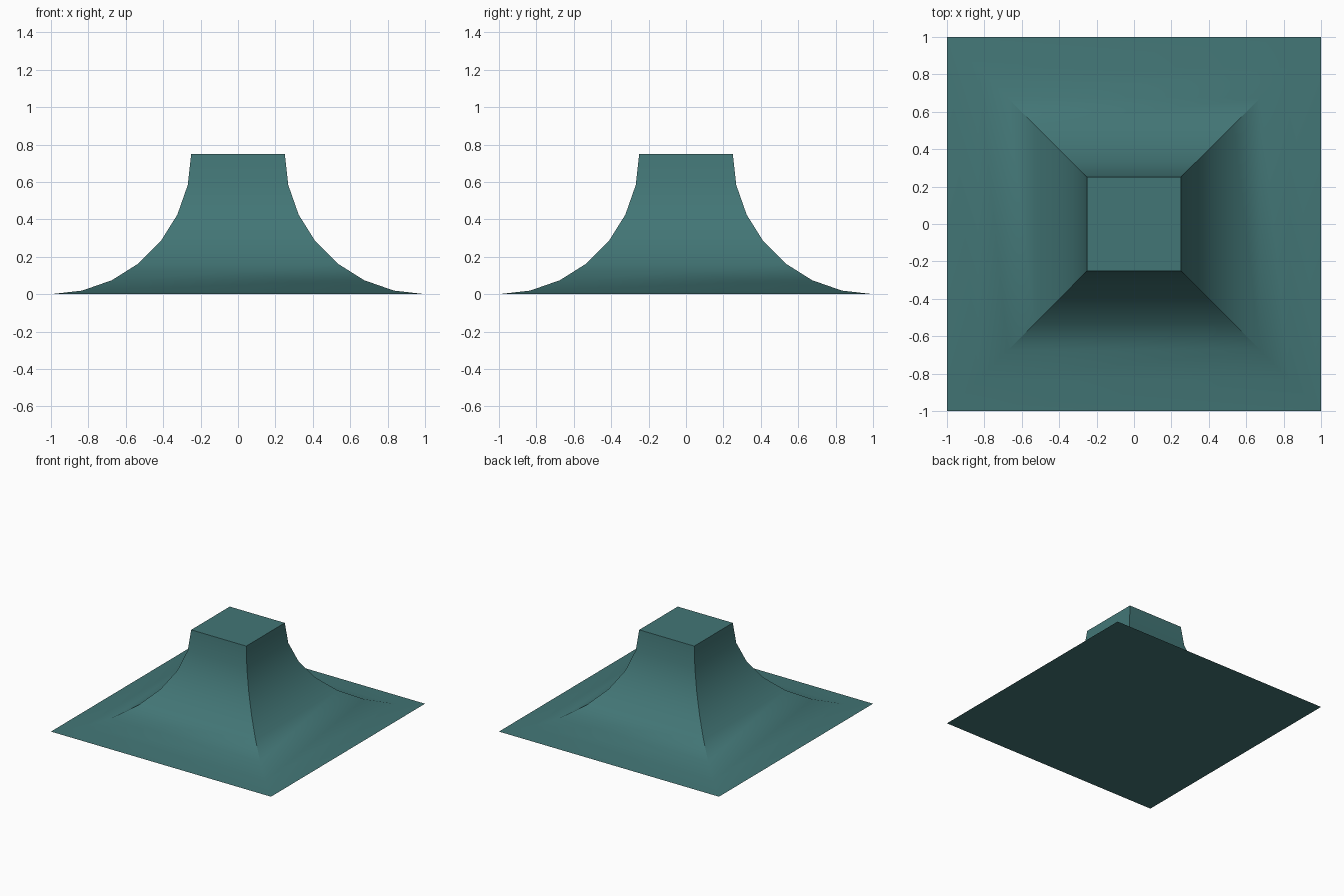
import bpy, bmesh, math

if "Cube" in bpy.data.objects:
    bpy.data.objects.remove(bpy.data.objects["Cube"])

SEGMENTS = 7
RADIUS = 0.75

# Concave quarter-circle profile: (half width, height) from base to top
profile = []
for i in range(SEGMENTS + 1):
    a = math.radians(90) * (1 - i / SEGMENTS)
    profile.append((1 - RADIUS * math.cos(a), RADIUS - RADIUS * math.sin(a)))

# Flared square pedestal: stacked square rings joined by quads
bm = bmesh.new()
rings = [[bm.verts.new((sx * w, sy * w, z))
          for sx, sy in ((-1, -1), (1, -1), (1, 1), (-1, 1))]
         for w, z in profile]
for lower, upper in zip(rings, rings[1:]):
    for i in range(4):
        j = (i + 1) % 4
        bm.faces.new((lower[i], lower[j], upper[j], upper[i]))

# Flat underside and flat top
bm.faces.new(rings[0][::-1])
bm.faces.new(rings[-1])
bmesh.ops.recalc_face_normals(bm, faces=bm.faces)

mesh = bpy.data.meshes.new("flared_pedestal")
bm.to_mesh(mesh)
bm.free()
pedestal = bpy.data.objects.new("flared_pedestal", mesh)
bpy.context.collection.objects.link(pedestal)

# Teal colour
teal = bpy.data.materials.new("teal")
teal.diffuse_color = (0.055, 0.18, 0.18, 1)
teal.use_nodes = True
teal.node_tree.nodes["Principled BSDF"].inputs["Base Color"].default_value = teal.diffuse_color
mesh.materials.append(teal)

# Smooth curved sides with sharp rims and mitres
bpy.context.view_layer.objects.active = pedestal
pedestal.select_set(True)
bpy.ops.object.shade_smooth_by_angle(angle=math.radians(30))
